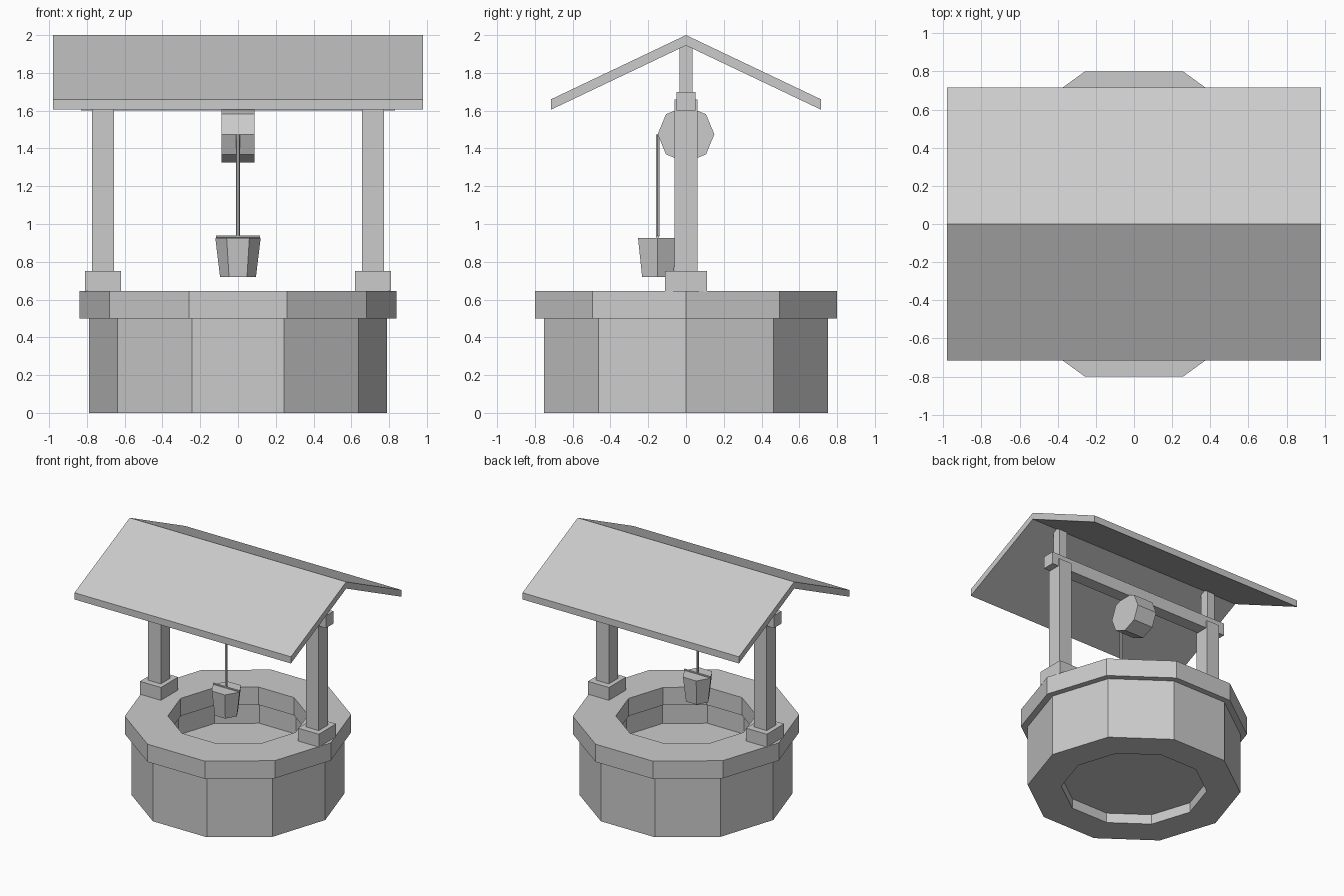
import bpy, bmesh, math

if "Cube" in bpy.data.objects:
    bpy.data.objects.remove(bpy.data.objects["Cube"])


def make(name, verts, faces):
    me = bpy.data.meshes.new(name)
    me.from_pydata(verts, [], faces)
    bm = bmesh.new()
    bm.from_mesh(me)
    bmesh.ops.recalc_face_normals(bm, faces=bm.faces)
    bm.to_mesh(me)
    bm.free()
    ob = bpy.data.objects.new(name, me)
    bpy.context.collection.objects.link(ob)
    return ob


def box(name, x, y, z):
    v = [(a, b, c) for a in x for b in y for c in z]
    return make(name, v, [(0, 1, 3, 2), (4, 6, 7, 5), (0, 4, 5, 1),
                          (2, 3, 7, 6), (0, 2, 6, 4), (1, 5, 7, 3)])


def loft(name, rings, n, closed=False, loc=(0, 0, 0), rot=(0, 0, 0)):
    """Stack n-sided rings (radius, z); closed joins last to first, else capped."""
    v = [(r * math.cos(2 * math.pi * i / n), r * math.sin(2 * math.pi * i / n), z)
         for r, z in rings for i in range(n)]
    m = len(rings)
    f = [(k * n + i, k * n + (i + 1) % n,
          (k + 1) % m * n + (i + 1) % n, (k + 1) % m * n + i)
         for k in range(m if closed else m - 1) for i in range(n)]
    if not closed:
        f += [tuple(range(n)), tuple(range((m - 1) * n, m * n))]
    ob = make(name, v, f)
    ob.location, ob.rotation_euler = loc, rot
    return ob


# Ten-sided well: wall ring, overhanging rim, water inside
loft("well_wall", [(0.79, 0), (0.79, 0.5), (0.54, 0.5), (0.54, 0)], 10, True)
loft("well_rim", [(0.84, 0.5), (0.84, 0.645), (0.52, 0.645), (0.52, 0.5)], 10, True)
loft("water", [(0.54, 0.08), (0.54, 0.34)], 10)

# Posts with feet and short roof supports on both sides
for side, s in (("left", -1), ("right", 1)):
    def span(half):
        return (s * 0.715 - half, s * 0.715 + half)
    box(side + "_foot", span(0.095), (-0.112, 0.112), (0.64, 0.75))
    box(side + "_post", span(0.058), (-0.06, 0.06), (0.645, 1.66))
    box(side + "_roof_support", span(0.035), (-0.035, 0.035), (1.7, 1.95))

# Cross beam
box("cross_beam", (-0.83, 0.83), (-0.05, 0.05), (1.6, 1.7))

# Gable roof: chevron profile extruded along x
prof = [(-0.715, 1.605), (-0.715, 1.66), (0, 2.0), (0.715, 1.66), (0.715, 1.605), (0, 1.945)]
sides = [(i, (i + 1) % 6, 6 + (i + 1) % 6, 6 + i) for i in range(6)]
ends = [(k, k + 1, k + 2, k + 5) for k in (0, 6)] + [(k + 2, k + 3, k + 4, k + 5) for k in (0, 6)]
make("roof", [(x, y, z) for x in (-0.98, 0.98) for y, z in prof], sides + ends)

# Eight-sided winding drum, rope, bucket and handle bar
loft("drum", [(0.15, -0.088), (0.15, 0.088)], 8, loc=(0, 0, 1.475), rot=(0, math.pi / 2, 0))
loft("rope", [(0.01, 0.935), (0.01, 1.475)], 6, loc=(0, -0.15, 0))
loft("bucket", [(0.095, 0.72), (0.12, 0.925)], 6, loc=(0, -0.15, 0))
loft("bucket_handle", [(0.008, -0.117), (0.008, 0.117)], 6,
     loc=(0, -0.15, 0.932), rot=(0, math.pi / 2, 0))
